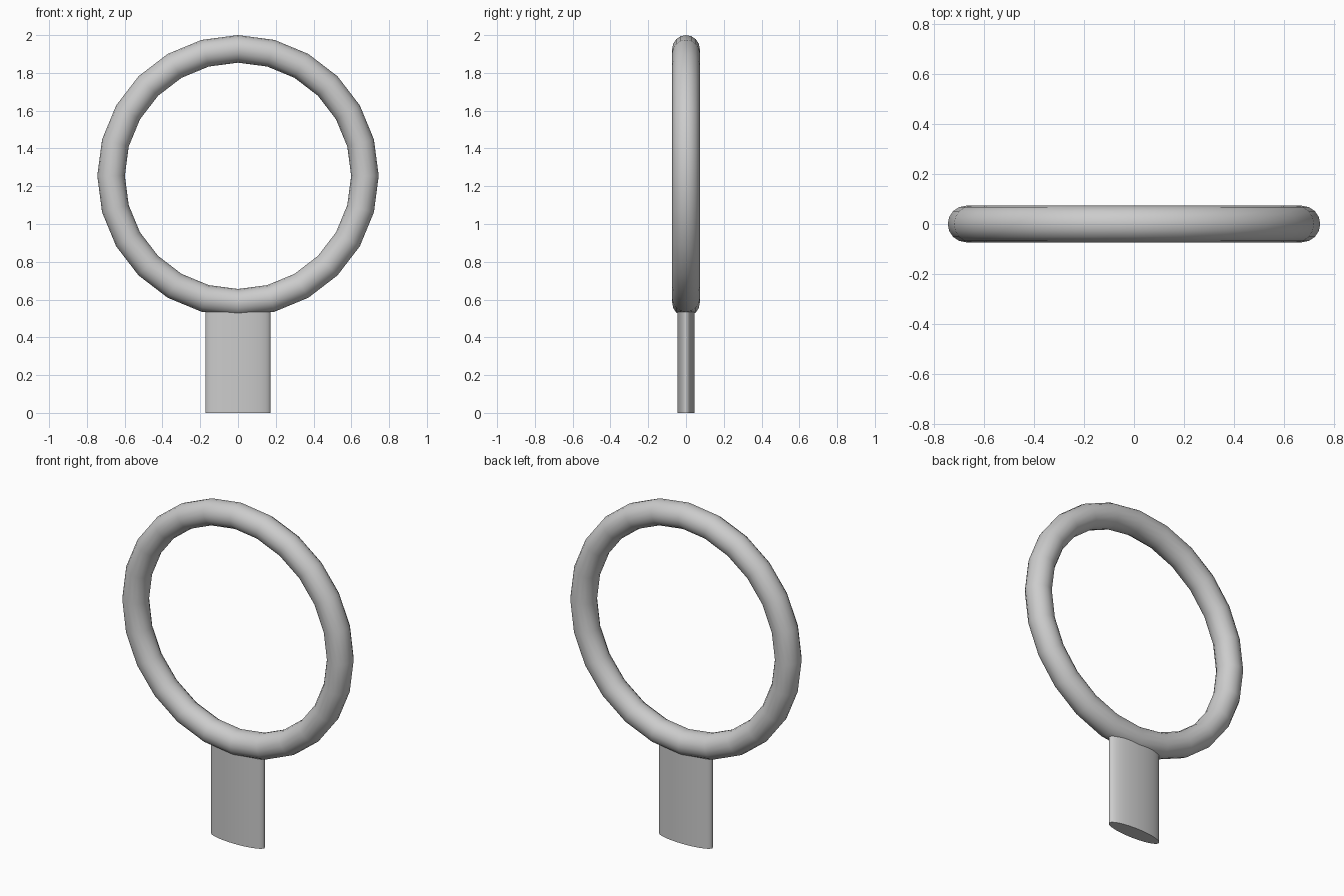
import bpy
from math import radians

if "Cube" in bpy.data.objects:
    bpy.data.objects.remove(bpy.data.objects["Cube"])

# Upright ring
bpy.ops.mesh.primitive_torus_add(major_segments=24, minor_segments=16,
                                 major_radius=0.672, minor_radius=0.073,
                                 location=(0, 0, 1.255), rotation=(radians(90), 0, 0))
ring = bpy.context.object
ring.name = "ring"
bpy.ops.object.shade_smooth()

# Flattened oval stem, its top tucked into the ring
STEM_TOP = 0.54
bpy.ops.mesh.primitive_cylinder_add(vertices=32, radius=1, depth=STEM_TOP,
                                    location=(0, 0, STEM_TOP / 2))
stem = bpy.context.object
stem.name = "stem"
stem.scale = (0.173, 0.046, 1)
bpy.ops.object.transform_apply(location=False, rotation=False, scale=True)
bpy.ops.object.shade_smooth_by_angle(angle=radians(60))
